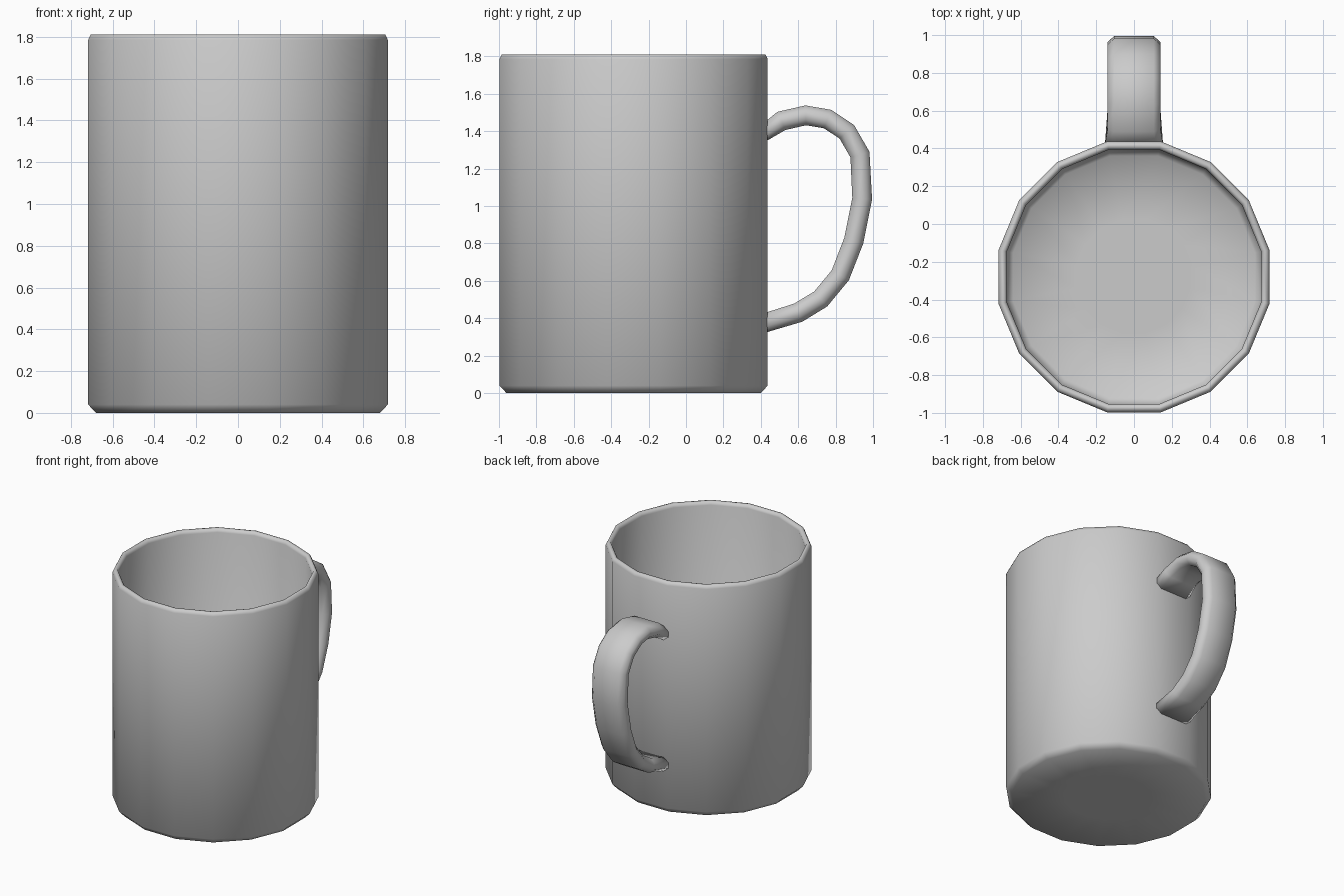
import bpy
import bmesh
from math import cos, sin, pi
from mathutils import Vector

cube = bpy.data.objects.get("Cube")
if cube:
    bpy.data.objects.remove(cube)

SIDES = 16
CENTRE_Y = -0.28

# Single ceramic colour
ceramic = bpy.data.materials.new("grey_ceramic")
ceramic.use_nodes = True
colour = (0.6, 0.6, 0.6, 1)
ceramic.diffuse_color = colour
ceramic.node_tree.nodes["Principled BSDF"].inputs["Base Color"].default_value = colour


def loft(name, rings, closed_ends=True):
    """Skin a list of equal-sized point rings and cap both ends."""
    bm = bmesh.new()
    loops = [[bm.verts.new(p) for p in ring] for ring in rings]
    n = len(loops[0])
    for a, b in zip(loops, loops[1:]):
        for i in range(n):
            j = (i + 1) % n
            bm.faces.new((a[i], a[j], b[j], b[i]))
    if closed_ends:
        bm.faces.new(loops[0][::-1])
        bm.faces.new(loops[-1])
    bmesh.ops.recalc_face_normals(bm, faces=bm.faces)
    for face in bm.faces:
        face.smooth = True
    mesh = bpy.data.meshes.new(name)
    bm.to_mesh(mesh)
    bm.free()
    mesh.materials.append(ceramic)
    obj = bpy.data.objects.new(name, mesh)
    bpy.context.collection.objects.link(obj)
    return obj


def circle(apothem, z):
    """Polygon ring with flats facing the front, back and sides."""
    r = apothem / cos(pi / SIDES)
    angles = [(i + 0.5) * 2 * pi / SIDES for i in range(SIDES)]
    return [(r * cos(a), CENTRE_Y + r * sin(a), z) for a in angles]


# Cup: underside, outer wall, rounded rim, inner wall, floor
profile = [(0.3, 0), (0.68, 0), (0.717, 0.04), (0.717, 1.785), (0.705, 1.81),
           (0.684, 1.81), (0.673, 1.785), (0.673, 0.11), (0.64, 0.07), (0.3, 0.07)]
loft("cup", [circle(r, z) for r, z in profile])

# Handle: flat chamfered strap swept along a path of (y, z) points
path = [Vector(p) for p in (
    (0.42, 1.395), (0.51, 1.455), (0.64, 1.485), (0.757, 1.465),
    (0.86, 1.397), (0.93, 1.275), (0.942, 1.04), (0.897, 0.815),
    (0.825, 0.63), (0.72, 0.503), (0.60, 0.43), (0.42, 0.375))]
section = [(0.105, 1), (0.14, 0.4), (0.14, -0.4), (0.105, -1),
           (-0.105, -1), (-0.14, -0.4), (-0.14, 0.4), (-0.105, 1)]
HALF_THICKNESS = 0.053
last = len(path) - 1
rings = []
for i, p in enumerate(path):
    if i in (0, last):
        # Ends lie flush with the cup wall and flare slightly
        normal, flare = Vector((0, 1 if i == 0 else -1)), 1.1
    else:
        t = ((path[i + 1] - p).normalized() + (p - path[i - 1]).normalized()).normalized()
        normal, flare = Vector((-t.y, t.x)), 1
    rings.append([])
    for x, h in section:
        q = p + normal * h * HALF_THICKNESS
        rings[-1].append((x * flare, q.x, q.y))
loft("handle", rings)
